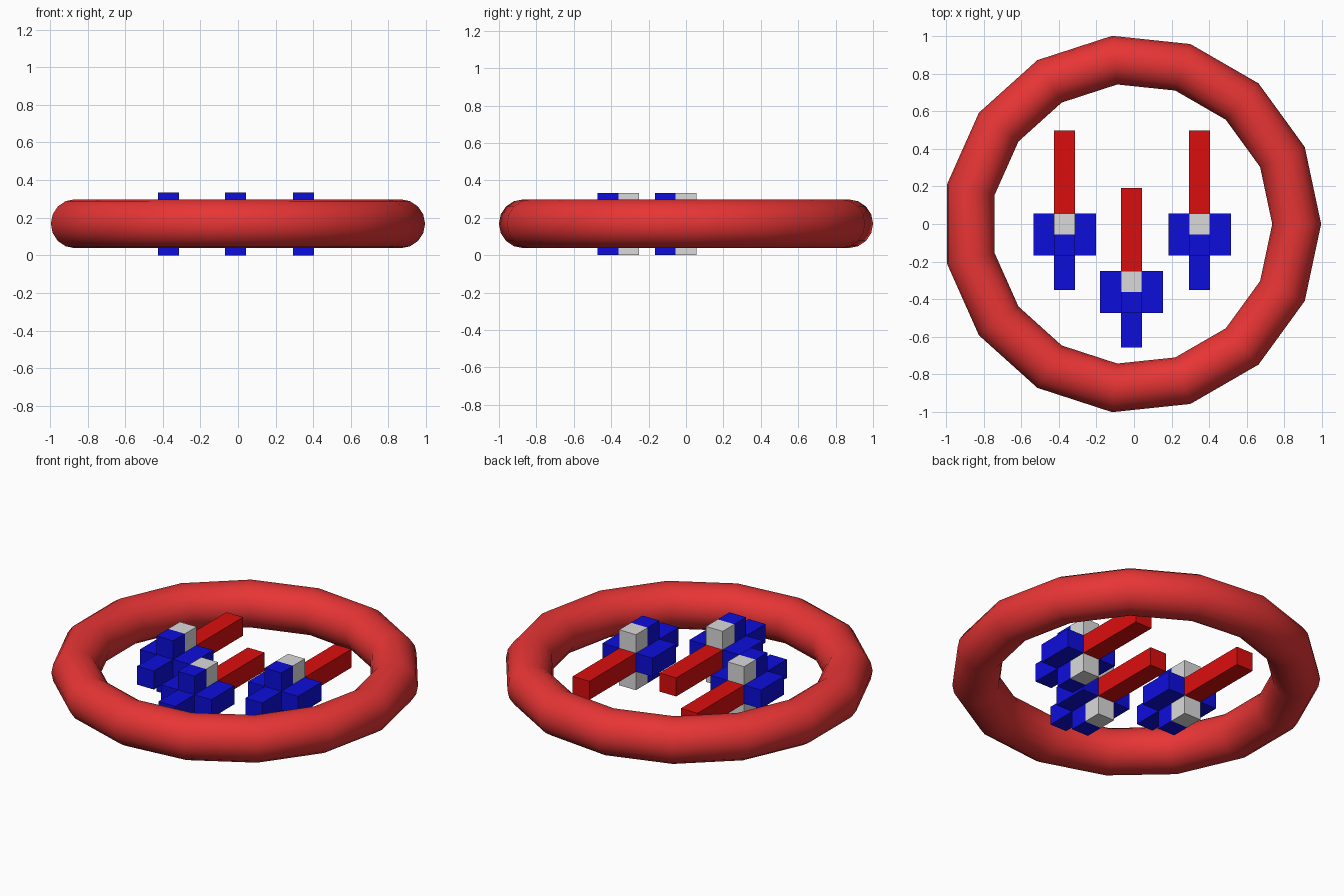
import bpy, bmesh, math

if "Cube" in bpy.data.objects:
    bpy.data.objects.remove(bpy.data.objects["Cube"])


def material(name, rgb):
    m = bpy.data.materials.new(name)
    m.diffuse_color = (*rgb, 1)
    m.use_nodes = True
    m.node_tree.nodes["Principled BSDF"].inputs["Base Color"].default_value = m.diffuse_color
    return m


RING = material("ring_red", (0.80, 0.035, 0.035))
RED = material("shaft_red", (0.71, 0.004, 0.004))
BLUE = material("fin_blue", (0.004, 0.004, 0.71))
GREY = material("light_grey", (0.70, 0.70, 0.70))


def box(name, x, y, z, mat):
    """Box from (min, max) pairs on each axis."""
    bm = bmesh.new()
    bmesh.ops.create_cube(bm, size=1)
    for v in bm.verts:
        v.co = [lo + (c + 0.5) * (hi - lo) for c, (lo, hi) in zip(v.co, (x, y, z))]
    me = bpy.data.meshes.new(name)
    bm.to_mesh(me)
    bm.free()
    me.materials.append(mat)
    ob = bpy.data.objects.new(name, me)
    bpy.context.collection.objects.link(ob)
    return ob


# Outer ring: 15-sided, smooth
bpy.ops.mesh.primitive_torus_add(major_segments=15, minor_segments=16,
                                 major_radius=0.876, minor_radius=0.13,
                                 location=(-0.011, 0, 0.168))
ring = bpy.context.object
ring.name = "ring"
ring.data.materials.append(RING)
bpy.ops.object.shade_smooth_by_angle(angle=math.radians(40))

S = 0.111        # cube size of the grid the darts are built on
H = S / 2
ZC = 1.5 * S     # dart axis height


def dart(name, cx, cy):
    mid_x, mid_z = (cx - H, cx + H), (ZC - H, ZC + H)
    # shaft, tail and side fins
    box(name + "_shaft", mid_x, (cy + H, cy + 0.497), mid_z, RED)
    box(name + "_tail", mid_x, (cy - 0.35, cy - 3 * H), mid_z, BLUE)
    box(name + "_side_fins", (cx - 3 * H, cx + 3 * H), (cy - 3 * H, cy + H), mid_z, BLUE)
    # upper and lower fins: blue behind, grey towards the shaft
    for part, z in (("lower", (0, S)), ("upper", (2 * S, 3 * S))):
        box(f"{name}_{part}_fin", mid_x, (cy - 3 * H, cy - H), z, BLUE)
        box(f"{name}_{part}_block", mid_x, (cy - H, cy + H), z, GREY)


dart("left_dart", -0.369, 0.0)
dart("middle_dart", -0.013, -0.306)
dart("right_dart", 0.349, 0.0)
